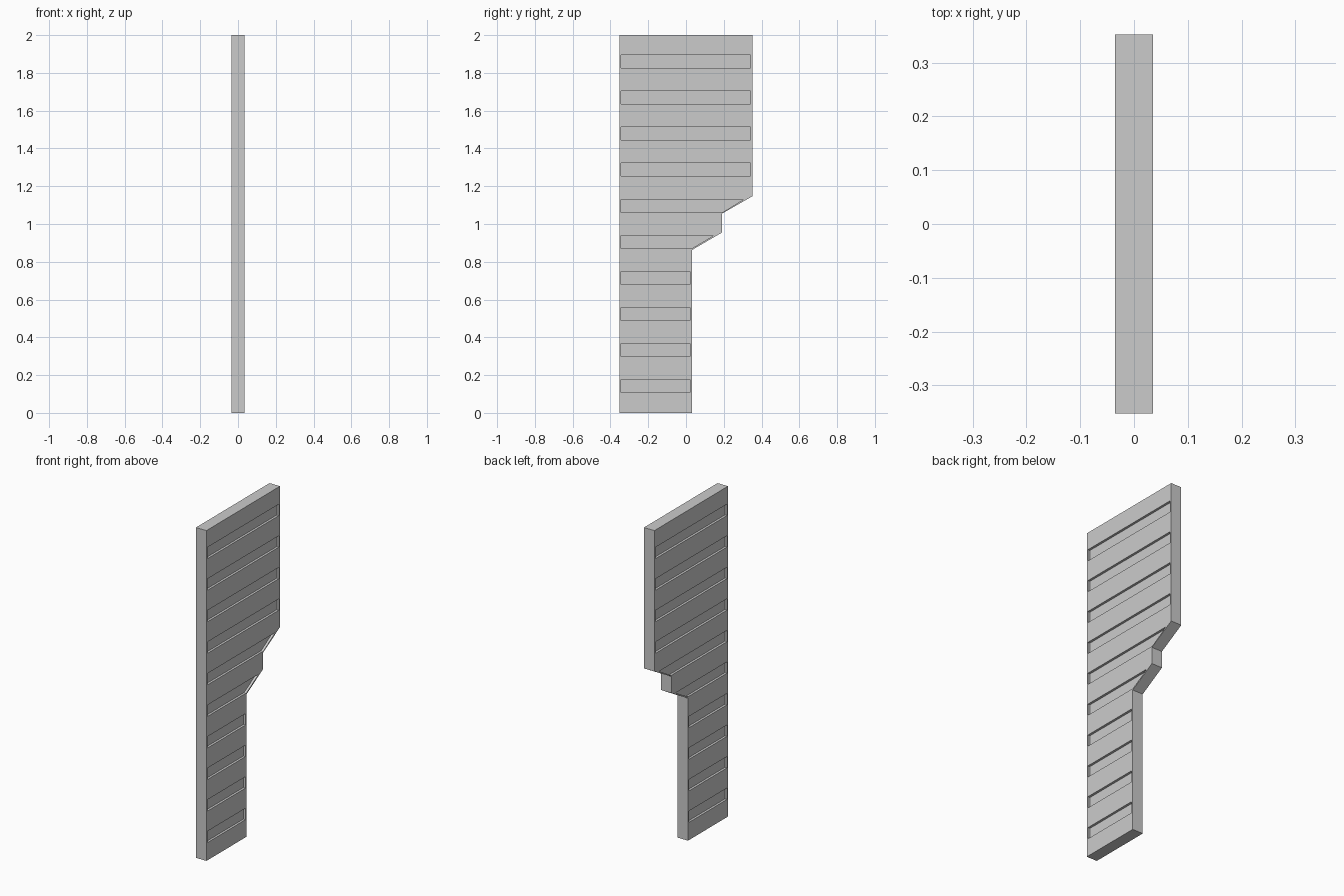
import bpy, bmesh

if "Cube" in bpy.data.objects:
    bpy.data.objects.remove(bpy.data.objects["Cube"])

HALF = 0.035      # half thickness of the panel
DEPTH = 0.014     # groove depth


def prism(bm, pts, x0, x1):
    """Extrude a (y, z) outline from x0 to x1."""
    face = bm.faces.new([bm.verts.new((x0, y, z)) for y, z in pts])
    ext = bmesh.ops.extrude_face_region(bm, geom=[face])
    new = [v for v in ext["geom"] if isinstance(v, bmesh.types.BMVert)]
    bmesh.ops.translate(bm, vec=(x1 - x0, 0, 0), verts=new)


def make(name, bm):
    bmesh.ops.recalc_face_normals(bm, faces=bm.faces)
    mesh = bpy.data.meshes.new(name)
    bm.to_mesh(mesh)
    bm.free()
    obj = bpy.data.objects.new(name, mesh)
    bpy.context.collection.objects.link(obj)
    return obj


# Stepped panel outline
bm = bmesh.new()
prism(bm, [(-0.352, 0), (0.031, 0), (0.031, 0.862), (0.191, 0.955),
           (0.191, 1.055), (0.352, 1.147), (0.352, 2), (-0.352, 2)], -HALF, HALF)
panel = make("stepped_panel", bm)

# Grooves: (bottom right y, top right y), mirrored onto both broad faces
ends = [(0.021, 0.021)] * 4 + [(0.031, 0.148), (0.193, 0.306)] + [(0.341, 0.341)] * 4
bm = bmesh.new()
for i, (yb, yt) in enumerate(ends):
    z0 = 0.107 + i * 0.191
    z1 = z0 + 0.069
    for s in (-1, 1):
        prism(bm, [(-0.343, z0), (yb, z0), (yt, z1), (-0.343, z1)],
              s * (HALF - DEPTH), s * (HALF + 0.03))
cutter = make("groove_cutter", bm)
cutter.hide_render = True

# Cut the grooves
mod = panel.modifiers.new("grooves", "BOOLEAN")
mod.operation = "DIFFERENCE"
mod.solver = "EXACT"
mod.object = cutter
bpy.context.view_layer.objects.active = panel
bpy.ops.object.modifier_apply(modifier=mod.name)
bpy.data.objects.remove(cutter)
